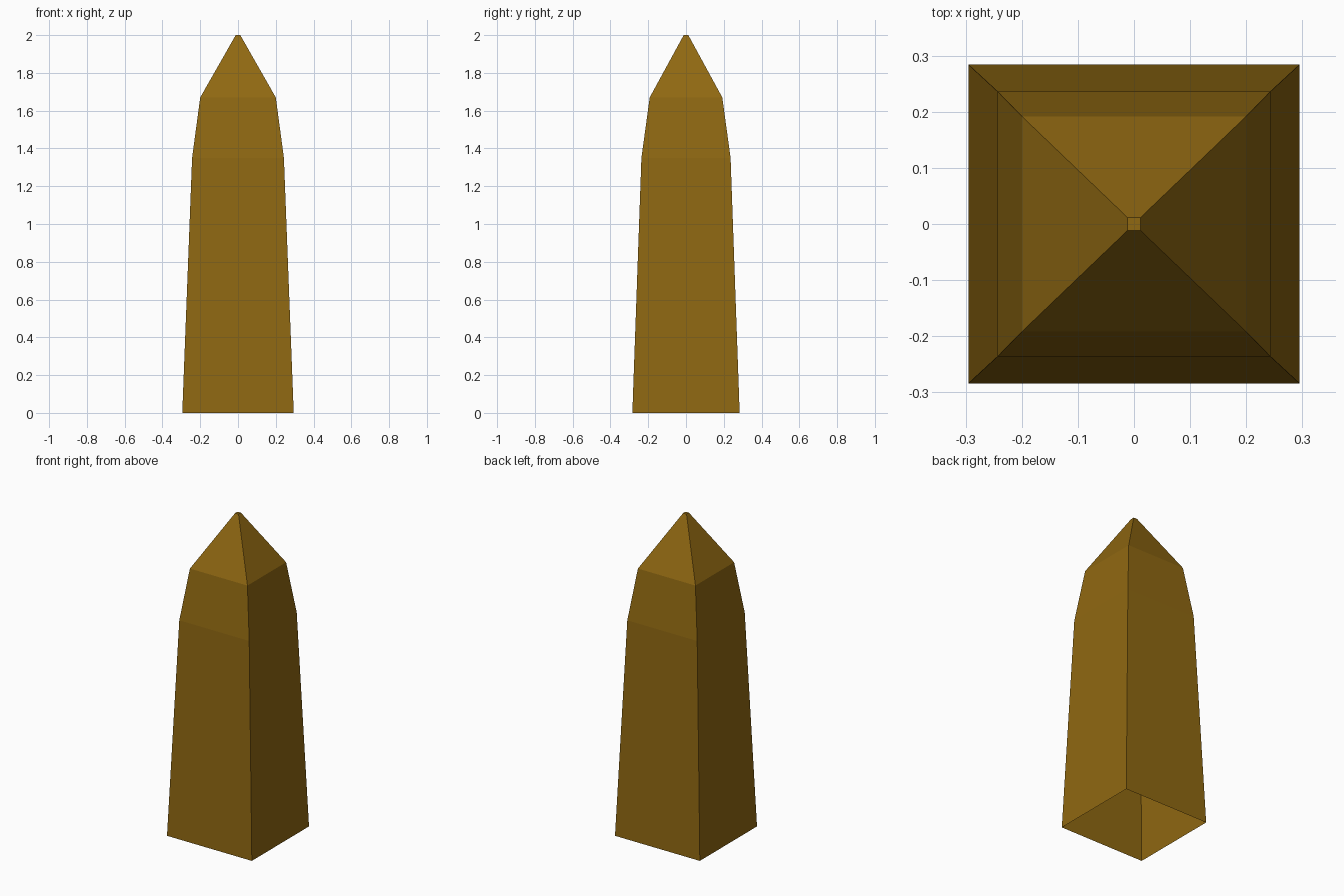
import bpy
import bmesh

if "Cube" in bpy.data.objects:
    bpy.data.objects.remove(bpy.data.objects["Cube"])

# Single dark gold colour
gold = bpy.data.materials.new("dark_gold")
gold.diffuse_color = (0.276, 0.138, 0.0058, 1)
gold.use_nodes = True
gold.node_tree.nodes["Principled BSDF"].inputs["Base Color"].default_value = gold.diffuse_color

# Profile of the obelisk: half width x, half depth y, height
RINGS = [(0.295, 0.284, 0.0), (0.243, 0.236, 1.35),
         (0.20, 0.192, 1.67), (0.012, 0.012, 2.0)]

# Tapered shaft, shoulder and pointed tip, open underneath
bm = bmesh.new()
loops = [[bm.verts.new((sx * x, sy * y, z))
          for sx, sy in ((-1, -1), (1, -1), (1, 1), (-1, 1))]
         for x, y, z in RINGS]
for low, high in zip(loops, loops[1:]):
    for i in range(4):
        j = (i + 1) % 4
        bm.faces.new((low[i], low[j], high[j], high[i]))

# Tiny flat cap
bm.faces.new(loops[-1])

mesh = bpy.data.meshes.new("obelisk")
bm.to_mesh(mesh)
bm.free()
mesh.materials.append(gold)
bpy.context.collection.objects.link(bpy.data.objects.new("obelisk", mesh))
